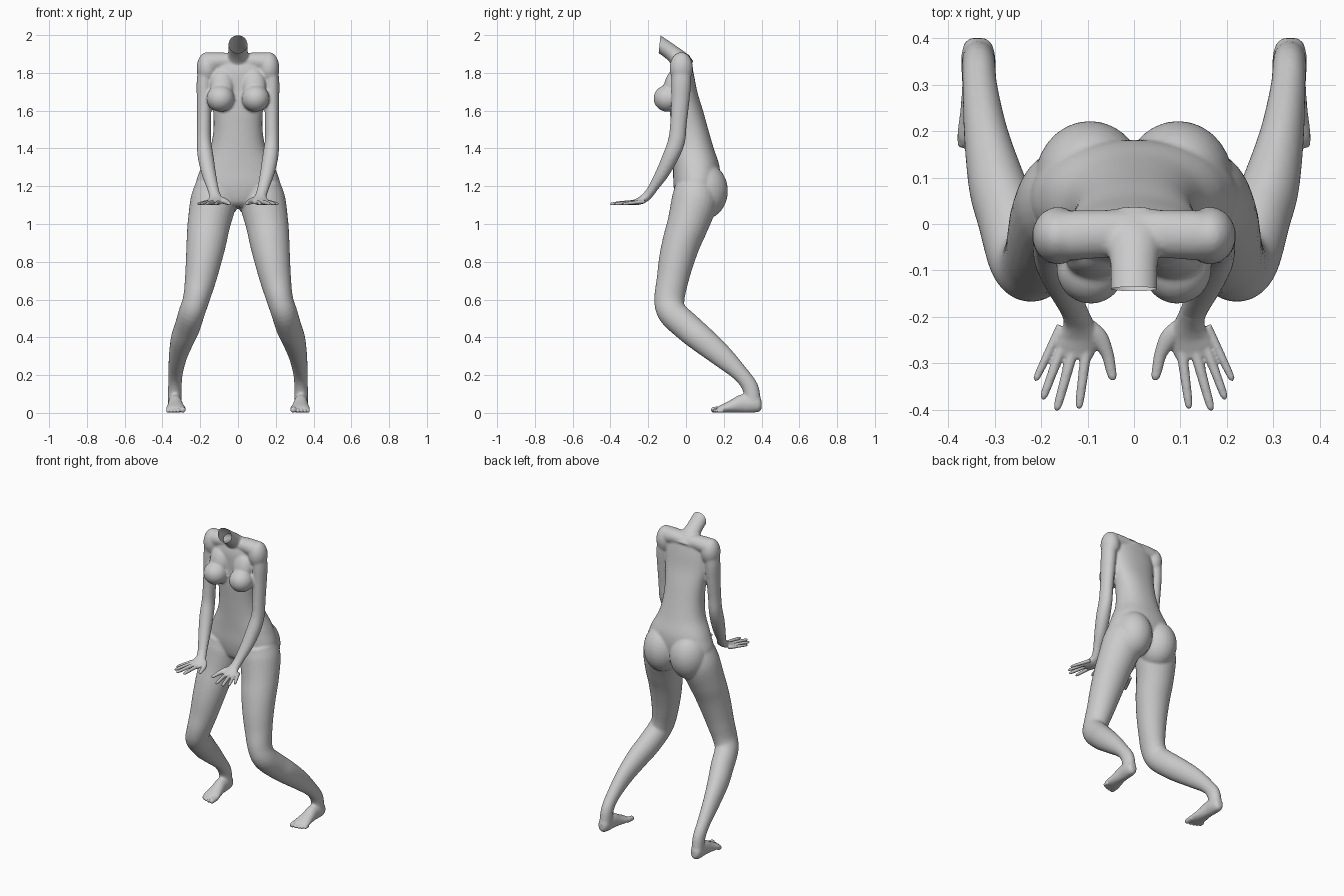
import bpy, bmesh, math
from mathutils import Vector, Matrix

def catmull(a, b, c, d, t):
    return [0.5 * (2*q + (r-p)*t + (2*p-5*q+4*r-s)*t*t + (3*q-p-3*r+s)*t**3)
            for p, q, r, s in zip(a, b, c, d)]

def tube(bm, secs, side=(1, 0, 0), s=1, flat=False, power=1.0, n=28, steps=5):
    """Loft through sections (x, y, z, half width, half depth); s mirrors in x."""
    k = len(secs)
    pts = []
    for i in range(k - 1):
        a, d = secs[max(i-1, 0)], secs[min(i+2, k-1)]
        pts += [catmull(a, secs[i], secs[i+1], d, j/steps) for j in range(steps)]
    pts.append(secs[-1])
    rings = []
    for i, p in enumerate(pts):
        t = Vector(pts[min(i+1, len(pts)-1)][:3]) - Vector(pts[max(i-1, 0)][:3])
        t = Vector((0, 0, -1)) if flat else t.normalized()
        u = Vector(side)
        u = (u - t * u.dot(t)).normalized()
        v = t.cross(u)
        ring = []
        for j in range(n):
            a = 2 * math.pi * j / n
            c, d = math.cos(a), math.sin(a)
            c = math.copysign(abs(c)**power, c)
            d = math.copysign(abs(d)**power, d)
            q = Vector(p[:3]) + u*c*p[3] + v*d*p[4]
            ring.append(bm.verts.new((q.x*s, q.y, q.z)))
        rings.append(ring)
    for r0, r1 in zip(rings, rings[1:]):
        for j in range(n):
            bm.faces.new((r0[j], r0[(j+1) % n], r1[(j+1) % n], r1[j]))
    bm.faces.new(rings[0])
    bm.faces.new(rings[-1])

def blob(bm, c, r, s=1, tilt=0):
    m = (Matrix.Translation((c[0]*s, c[1], c[2])) @ Matrix.Rotation(tilt, 4, 'X')
         @ Matrix.Diagonal((*r, 1)))
    bmesh.ops.create_uvsphere(bm, u_segments=28, v_segments=18, radius=1, matrix=m)

def fuse(bm, name, voxel, smooth):
    """Merge the overlapping volumes into one smooth skin."""
    bmesh.ops.recalc_face_normals(bm, faces=bm.faces)
    me = bpy.data.meshes.new(name)
    bm.to_mesh(me)
    bm.free()
    ob = bpy.data.objects.new(name, me)
    bpy.context.collection.objects.link(ob)
    rm = ob.modifiers.new("fuse", 'REMESH')
    rm.mode = 'VOXEL'
    rm.voxel_size = voxel
    sm = ob.modifiers.new("smooth", 'SMOOTH')
    sm.factor, sm.iterations = 0.5, smooth
    dg = bpy.context.evaluated_depsgraph_get()
    new = bpy.data.meshes.new_from_object(ob.evaluated_get(dg))
    ob.modifiers.clear()
    ob.data = new
    new.shade_smooth()
    return ob

body = bmesh.new()
# torso: (z, half width, front y, back y)
torso = [(1.09, .07, -.02, .09), (1.12, .16, -.05, .13), (1.20, .222, -.066, .175),
         (1.30, .195, -.068, .178), (1.40, .148, -.072, .147), (1.50, .130, -.078, .118),
         (1.60, .132, -.085, .09), (1.70, .145, -.085, .06), (1.80, .15, -.085, .04),
         (1.86, .13, -.07, .025), (1.895, .07, -.05, .01)]
tube(body, [(0, (f+b)/2, z, w, (b-f)/2) for z, w, f, b in torso], flat=True, power=.9, n=40)
# neck, leaning forward
tube(body, [(0, -.01, 1.83, .09, .06), (0, -.035, 1.87, .066, .05), (0, -.08, 1.91, .052, .043),
            (0, -.14, 1.952, .05, .042), (0, -.19, 1.985, .05, .042)])

for s in (1, -1):
    # breasts and buttocks
    blob(body, (.093, -.097, 1.665), (.074, .075, .071), s)
    blob(body, (.085, -.075, 1.73), (.062, .042, .09), s, -.2)
    blob(body, (.095, .095, 1.175), (.118, .127, .15), s)
    # shoulders
    tube(body, [(0, -.02, 1.86, .05, .04), (.08, -.022, 1.862, .052, .046),
                (.15, -.025, 1.855, .053, .052), (.175, -.025, 1.85, .04, .04)],
         side=(0, 1, 0), s=s)
    blob(body, (.163, -.025, 1.825), (.056, .062, .085), s)
    # arms
    tube(body, [(.168, -.025, 1.85, .04, .05), (.177, -.025, 1.75, .042, .052),
                (.179, -.03, 1.65, .039, .048), (.180, -.04, 1.53, .037, .044),
                (.180, -.05, 1.44, .038, .045), (.172, -.08, 1.36, .042, .043),
                (.155, -.125, 1.27, .038, .036), (.135, -.172, 1.195, .031, .026),
                (.124, -.200, 1.155, .029, .022)], s=s)
    # legs
    tube(body, [(.115, .05, 1.20, .11, .11), (.130, .045, 1.12, .122, .122),
                (.154, .010, 1.00, .113, .110), (.168, -.025, .90, .105, .101),
                (.183, -.052, .80, .094, .093), (.200, -.072, .70, .082, .084),
                (.222, -.088, .60, .070, .080), (.245, -.072, .53, .069, .077),
                (.270, .012, .45, .067, .076), (.294, .083, .39, .062, .072),
                (.318, .190, .30, .048, .060), (.331, .290, .205, .038, .043),
                (.334, .340, .135, .036, .043), (.335, .355, .06, .036, .042)], s=s)
    # heel and instep
    tube(body, [(.336, .400, .045, .015, .022), (.336, .388, .045, .030, .040),
                (.335, .355, .048, .037, .047), (.333, .30, .049, .037, .049),
                (.331, .25, .036, .043, .036), (.329, .205, .025, .050, .025),
                (.328, .178, .019, .049, .018)], s=s)
body = fuse(body, "body", .007, 6)

# open neck cut, facing forward
bm = bmesh.new()
bm.from_mesh(body.data)
co, no = Vector((0, -.14, 1.95)), Vector((0, -1, .1)).normalized()
top = [v for v in bm.verts if v.co.z > 1.86]
geom = set(top)
for v in top:
    geom.update(v.link_edges)
    geom.update(v.link_faces)
bmesh.ops.bisect_plane(bm, geom=list(geom), plane_co=co, plane_no=no)
bmesh.ops.delete(bm, geom=[v for v in bm.verts if v.co.z > 1.86 and (v.co - co).dot(no) > 1e-4],
                 context='VERTS')
bm.to_mesh(body.data)
bm.free()
body.data.shade_smooth()

# fingers: knuckle x, y, tip x, y, radius
fingers = [(.103, -.275, .119, -.398, .0115), (.132, -.275, .167, -.402, .0118),
           (.155, -.265, .197, -.378, .011), (.168, -.243, .213, -.338, .010)]
# toes: x, tip y, radius
toes = [(.293, .133, .0165), (.317, .138, .012), (.336, .144, .0115),
        (.354, .152, .011), (.370, .164, .0105)]
for s, label in ((1, "left"), (-1, "right")):
    # palm
    hand = bmesh.new()
    tube(hand, [(.135, -.172, 1.192, .029, .024), (.122, -.205, 1.150, .030, .024),
                (.118, -.235, 1.127, .041, .021), (.126, -.265, 1.116, .044, .016),
                (.131, -.287, 1.112, .038, .011)], s=s)
    for x, y, tx, ty, r in fingers:
        dx, dy = tx - x, ty - y
        tube(hand, [(x - dx*.25, y - dy*.25, 1.118, r, r), (x + dx*.1, y + dy*.1, 1.115, r, r),
                    (x + dx*.55, y + dy*.55, 1.111, r*.9, r*.9),
                    (x + dx*.9, y + dy*.9, 1.107, r*.75, r*.7), (tx, ty, 1.106, r*.3, r*.3)],
             s=s, n=14)
    # thumb
    tube(hand, [(.11, -.215, 1.135, .020, .016), (.078, -.243, 1.124, .021, .016),
                (.058, -.278, 1.115, .014, .013), (.050, -.312, 1.110, .0115, .010),
                (.046, -.330, 1.108, .009, .008), (.045, -.337, 1.107, .003, .003)], s=s, n=16)
    fuse(hand, label + "_hand", .0036, 3)

    # front of the foot with toes
    foot = bmesh.new()
    tube(foot, [(.331, .25, .035, .042, .034), (.329, .205, .025, .050, .025),
                (.329, .180, .019, .050, .018), (.331, .165, .015, .044, .012)], s=s)
    for x, ty, r in toes:
        tube(foot, [(x, .195, r + .004, r, r), (x, ty + .025, r + .001, r, r*.95),
                    (x, ty + .006, r, r*.85, r*.8), (x, ty, r, r*.3, r*.3)], s=s, n=14)
    fuse(foot, label + "_toes", .0036, 3)
